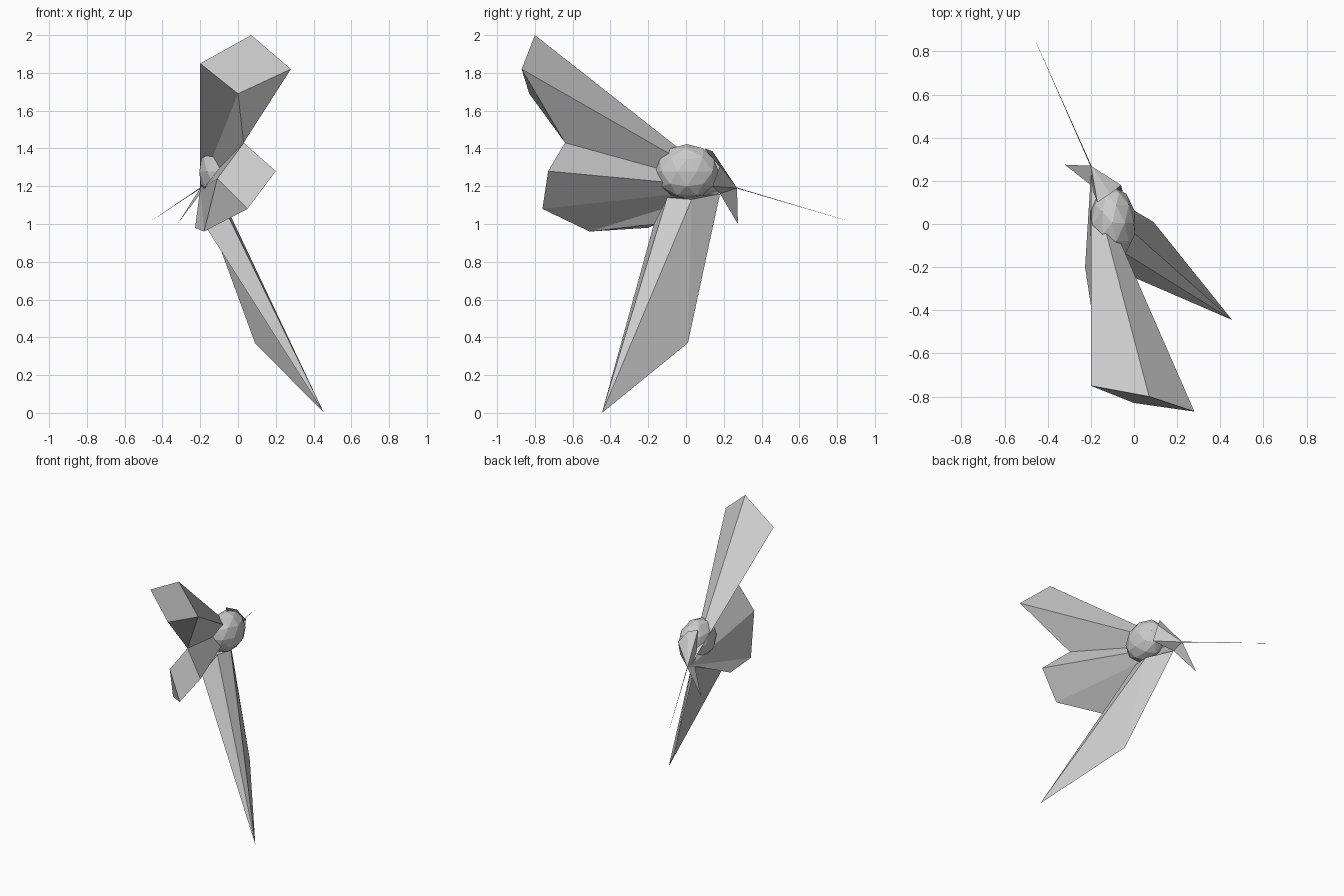
import bpy, bmesh
from mathutils import Vector

cube = bpy.data.objects.get("Cube")
if cube:
    bpy.data.objects.remove(cube)

grey = bpy.data.materials.new("light_grey")
grey.use_nodes = True
COLOUR = (0.6, 0.6, 0.6, 1)
grey.diffuse_color = COLOUR
grey.node_tree.nodes["Principled BSDF"].inputs["Base Color"].default_value = COLOUR


def finish(name, bm):
    bmesh.ops.recalc_face_normals(bm, faces=bm.faces)
    mesh = bpy.data.meshes.new(name)
    bm.to_mesh(mesh)
    bm.free()
    mesh.materials.append(grey)
    obj = bpy.data.objects.new(name, mesh)
    bpy.context.collection.objects.link(obj)
    return obj


def folded_fan(name, apex, rim, caps=(), closed=True):
    """Triangles from an apex to each rim edge, plus caps given as rim indices."""
    bm = bmesh.new()
    tip = bm.verts.new(apex)
    ring = [bm.verts.new(p) for p in rim]
    last = len(ring) if closed else len(ring) - 1
    for i in range(last):
        bm.faces.new((tip, ring[i], ring[(i + 1) % len(ring)]))
    for cap in caps:
        bm.faces.new([ring[i] for i in cap])
    return finish(name, bm)


# Shared joints
beak = (-0.20, 0.27, 1.19)
root = (-0.20, 0.23, 1.19)
throat = (-0.20, 0.18, 1.16)
fold = (0.03, -0.64, 1.43)
keel = (-0.18, -0.51, 0.96)
hip = (-0.18, -0.17, 1.00)

# Faceted body
bm = bmesh.new()
bmesh.ops.create_icosphere(bm, subdivisions=2, radius=1)
for v in bm.verts:
    v.co = Vector((-0.10, 0.005, 1.277)) + v.co * Vector((0.11, 0.168, 0.146))
finish("body", bm)

# Wedge joining the body to the beak
folded_fan("face_wedge", beak,
           [(-0.17, 0.10, 1.40), (-0.11, 0.14, 1.385), (-0.06, 0.18, 1.31),
            (-0.05, 0.14, 1.20), throat])

# Upper wing: five-sided folded pyramid
folded_fan("upper_wing", root,
           [(-0.20, -0.75, 1.85), (0.07, -0.80, 2.0), (0.28, -0.87, 1.82),
            fold, (0.0, -0.83, 1.69)],
           caps=[(0, 1, 2, 4), (4, 2, 3)])

# Middle wing, hinged to the upper wing at the fold
folded_fan("middle_wing", root,
           [fold, (0.20, -0.73, 1.28), (0.05, -0.76, 1.08), keel,
            (-0.11, -0.65, 1.24)],
           caps=[(0, 1, 2, 4), (4, 2, 3)])

# Small flap under the middle wing
folded_fan("lower_flap", root, [keel, (-0.227, -0.20, 0.98), hip], closed=False,
           caps=[(0, 1, 2)])

# Long pointed tail
folded_fan("tail", (0.455, -0.445, 0.0),
           [throat, hip, (-0.10, -0.10, 1.14), (-0.08, 0.03, 1.13),
            (0.09, 0.01, 0.37)],
           caps=[(0, 1, 2, 3), (0, 3, 4)])

# Hanging beak flap
folded_fan("beak_flap", (-0.32, 0.275, 1.0), [beak, throat], closed=False)

# Hair-thin needle
start, end = Vector(beak), Vector((-0.455, 0.845, 1.02))
bm = bmesh.new()
bmesh.ops.create_cone(bm, segments=3, radius1=0.003, radius2=0.0005,
                      depth=(end - start).length, cap_ends=True)
needle = finish("needle", bm)
needle.location = (start + end) / 2
needle.rotation_euler = (end - start).to_track_quat("Z", "Y").to_euler()
